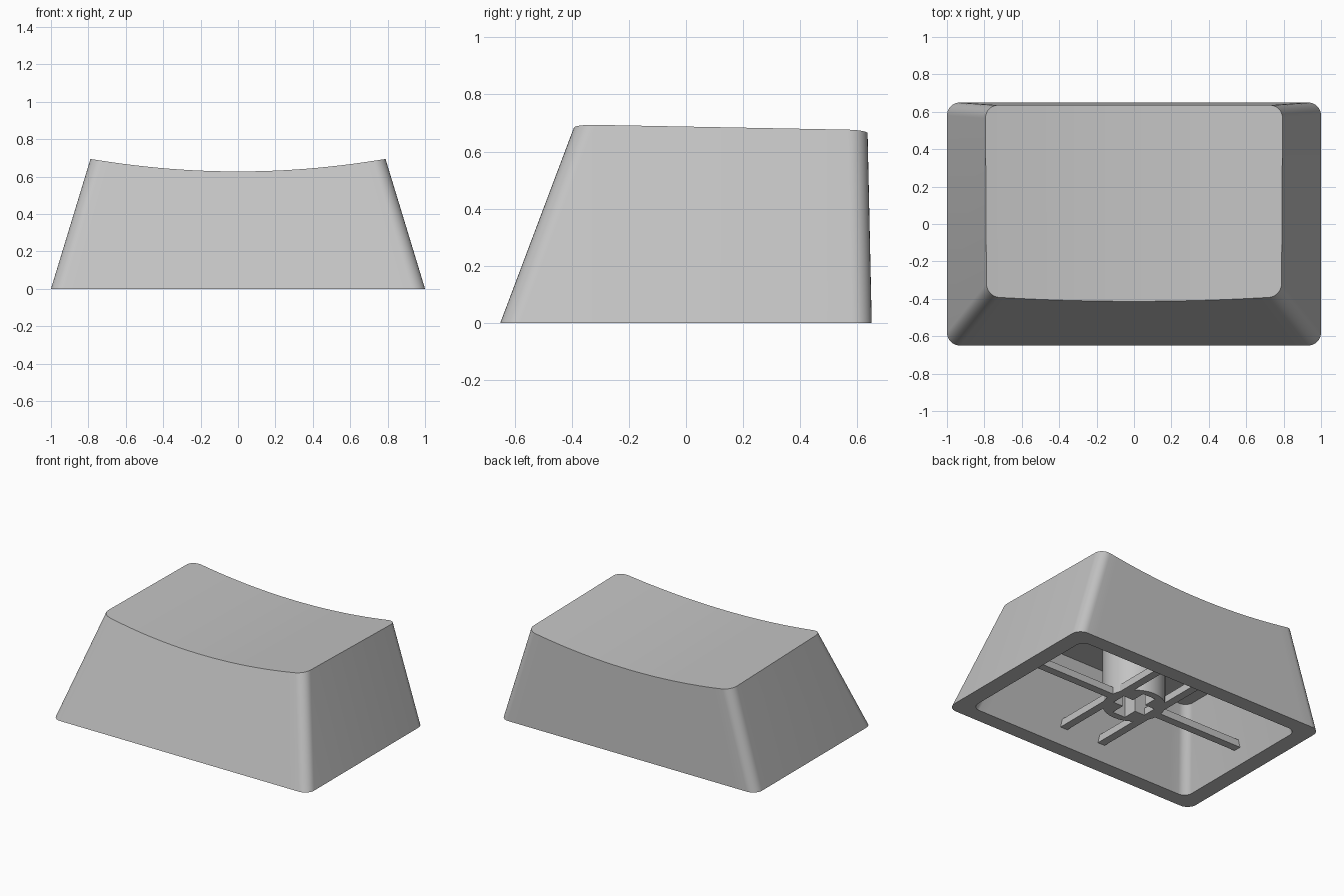
import bpy, bmesh
from math import sin, cos, pi

cube = bpy.data.objects.get("Cube")
if cube:
    bpy.data.objects.remove(cube)

grey = bpy.data.materials.new("light_grey_plastic")
grey.use_nodes = True
colour = (0.55, 0.55, 0.55, 1)
grey.diffuse_color = colour
grey.node_tree.nodes["Principled BSDF"].inputs["Base Color"].default_value = colour


def finish(name, bm):
    bmesh.ops.recalc_face_normals(bm, faces=bm.faces)
    mesh = bpy.data.meshes.new(name)
    bm.to_mesh(mesh)
    bm.free()
    obj = bpy.data.objects.new(name, mesh)
    obj.data.materials.append(grey)
    bpy.context.collection.objects.link(obj)
    bpy.ops.object.select_all(action="DESELECT")
    obj.select_set(True)
    bpy.context.view_layer.objects.active = obj
    bpy.ops.object.shade_smooth_by_angle()
    return obj


# Columns of a rounded rectangle, left to right: straight part, arc cosine, arc sine
ARC, MID = 8, 24
arc = [(-1, -cos(pi / 2 * i / ARC), sin(pi / 2 * i / ARC)) for i in range(ARC + 1)]
middle = [(2 * i / MID - 1, 0, 1) for i in range(1, MID)]
columns = arc + middle + [(-u, -c, s) for u, c, s in reversed(arc)]


def outline_point(col, back, half_x, front_y, back_y, r):
    u, c, s = col
    inset = r * (1 - s)
    return u * (half_x - r) + c * r, back_y - inset if back else front_y + inset


def outer_size(z):
    t = z / 0.69
    return 1 - 0.21 * t, -0.65 + 0.26 * t, 0.65 - 0.015 * t, 0.07


def dish_height(x, y):
    return 0.695 - 0.02 * (y + 0.39) - 0.068 * (1 - (x / 0.79) ** 2)


def flat_ring(bm, z, size):
    return [[bm.verts.new((*outline_point(c, back, *size), z)) for c in columns]
            for back in (False, True)]


def dished_ring(bm):
    sides = []
    for back in (False, True):
        row = []
        for c in columns:
            z = 0.69
            for _ in range(4):
                x, y = outline_point(c, back, *outer_size(z))
                z = dish_height(x, y)
            row.append(bm.verts.new((x, y, z)))
        sides.append(row)
    return sides


def cap(bm, ring):
    front, back = ring
    for i in range(len(front) - 1):
        bm.faces.new((front[i], front[i + 1], back[i + 1], back[i]))


# Hollow shell: dished top, sloping sides, bottom rim, inner walls, ceiling
CEILING = 0.52
bm = bmesh.new()
rings = [dished_ring(bm),
         flat_ring(bm, 0, outer_size(0)),
         flat_ring(bm, 0, (0.885, -0.545, 0.545, 0.06)),
         flat_ring(bm, CEILING, (0.73, -0.35, 0.535, 0.06))]
for upper, lower in zip(rings, rings[1:]):
    a = upper[0] + upper[1][::-1]
    b = lower[0] + lower[1][::-1]
    for i in range(len(a)):
        j = (i + 1) % len(a)
        bm.faces.new((a[i], a[j], b[j], b[i]))
cap(bm, rings[0])
cap(bm, rings[-1])
finish("keycap_shell", bm)

# Stem: four quarter posts around a cross-shaped socket
STEM_Z, RADIUS, SLOT, ARM = 0.1, 0.2, 0.05, 0.15
quarter = [(RADIUS * cos(pi / 2 * i / ARC), RADIUS * sin(pi / 2 * i / ARC)) for i in range(ARC + 1)]
quarter += [(0, ARM), (SLOT, ARM), (SLOT, SLOT), (ARM, SLOT), (ARM, 0)]
bm = bmesh.new()
for sx in (-1, 1):
    for sy in (-1, 1):
        low, high = [[bm.verts.new((sx * x, sy * y, z)) for x, y in quarter]
                     for z in (STEM_Z, CEILING + 0.01)]
        bm.faces.new(low)
        for i in range(len(low)):
            j = (i + 1) % len(low)
            # Leave the seams between quarters open so they weld together
            if i not in (ARC, len(low) - 1):
                bm.faces.new((low[i], low[j], high[j], high[i]))
bmesh.ops.remove_doubles(bm, verts=bm.verts, dist=0.0001)
finish("stem", bm)


# Thin support ribs from the stem to the walls
def rib(name, x0, x1, y0, y1):
    bm = bmesh.new()
    bmesh.ops.create_cube(bm, size=1)
    for v in bm.verts:
        v.co = (x1 if v.co.x > 0 else x0, y1 if v.co.y > 0 else y0,
                STEM_Z + (0.05 if v.co.z > 0 else 0))
    finish(name, bm)


W = 0.028
for side, s in (("left", 1), ("right", -1)):
    rib(side + "_long_rib", *sorted((s * 0.16, s * 0.87)), -W, W)
    rib(side + "_cross_rib", s * 0.155 - W, s * 0.155 + W, -0.53, 0.56)
